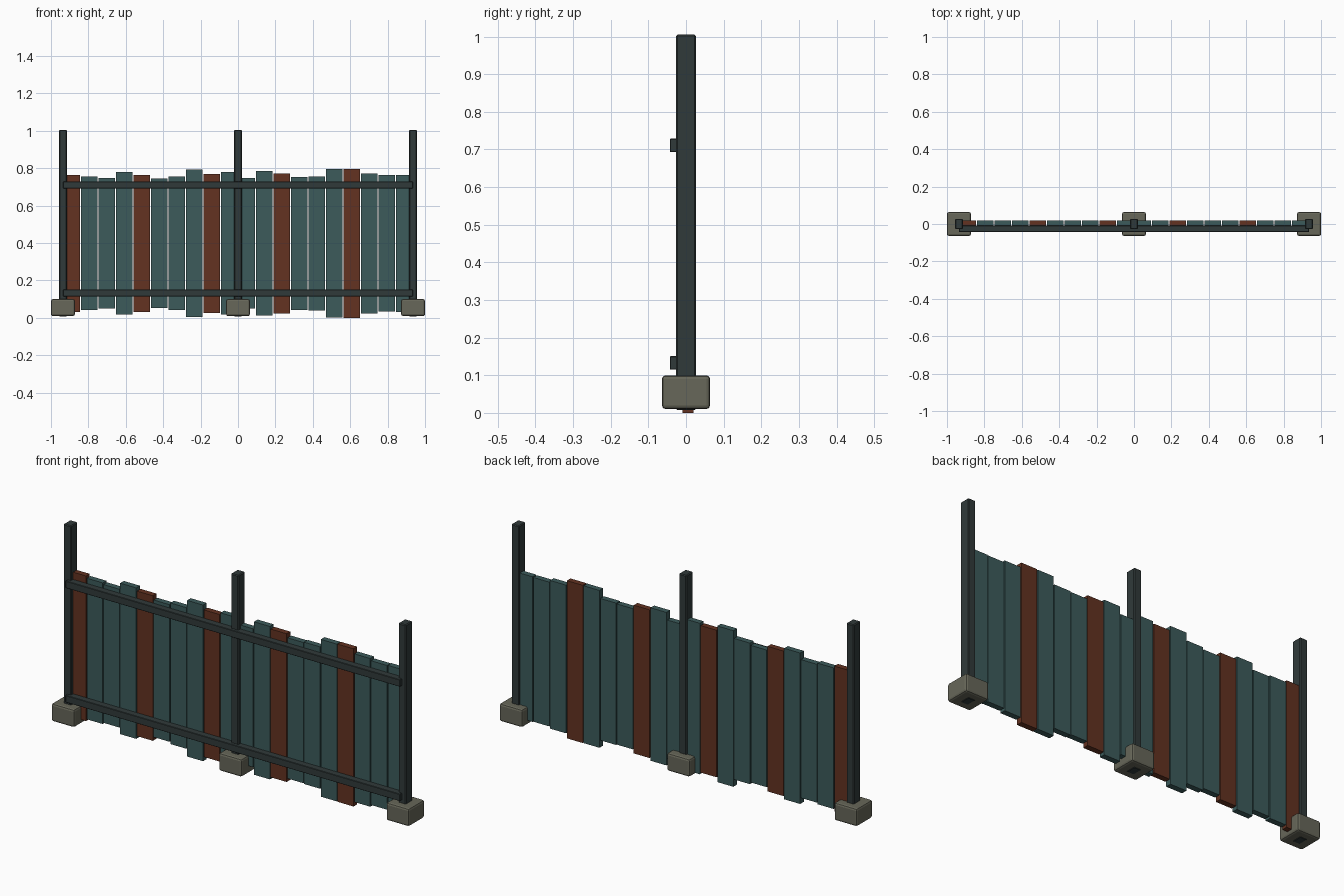
import bpy

if "Cube" in bpy.data.objects:
    bpy.data.objects.remove(bpy.data.objects["Cube"])


def material(name, color):
    m = bpy.data.materials.new(name)
    m.diffuse_color = (*color, 1)
    m.use_nodes = True
    m.node_tree.nodes["Principled BSDF"].inputs["Base Color"].default_value = m.diffuse_color
    return m


metal = material("dark_metal", (0.030, 0.042, 0.042))
teal = material("teal_paint", (0.045, 0.105, 0.105))
rust = material("rust_paint", (0.125, 0.032, 0.015))
stone = material("stone", (0.135, 0.135, 0.100))


def box(name, x, y, z, mat, bevel=0.0, segments=1):
    """Box from (min, max) ranges on each axis."""
    ranges = (x, y, z)
    bpy.ops.mesh.primitive_cube_add(size=1, location=[(a + b) / 2 for a, b in ranges])
    o = bpy.context.object
    o.name = name
    o.scale = [b - a for a, b in ranges]
    bpy.ops.object.transform_apply(location=False, rotation=False, scale=True)
    o.data.materials.append(mat)
    if bevel:
        mod = o.modifiers.new("bevel", "BEVEL")
        mod.width = bevel
        mod.segments = segments
    return o


# Posts and their footings
for side, x in (("left", -0.936), ("middle", 0.0), ("right", 0.936)):
    box(side + "_post", (x - 0.021, x + 0.021), (-0.027, 0.027), (0.008, 1.005), metal, 0.004)
    box(side + "_footing", (x - 0.064, x + 0.064), (-0.064, 0.064), (0.01, 0.1), stone, 0.01, 2)

# Horizontal rails
for name, z in (("lower_rail", 0.133), ("upper_rail", 0.711)):
    box(name, (-0.935, 0.935), (-0.043, -0.008), (z - 0.018, z + 0.018), metal, 0.002)

# Uneven planks, every fourth one rust coloured
tops = [0.765, 0.755, 0.748, 0.780, 0.765, 0.745, 0.755, 0.793, 0.770, 0.780,
        0.748, 0.785, 0.773, 0.754, 0.757, 0.796, 0.797, 0.773, 0.763, 0.765]
pitch = 1.87 / len(tops)
for i, top in enumerate(tops):
    x = -0.935 + pitch * (i + 0.5)
    box(f"plank_{i + 1}", (x - 0.0445, x + 0.0445), (-0.009, 0.020), (0.797 - top, top),
        rust if i % 4 == 0 else teal)
